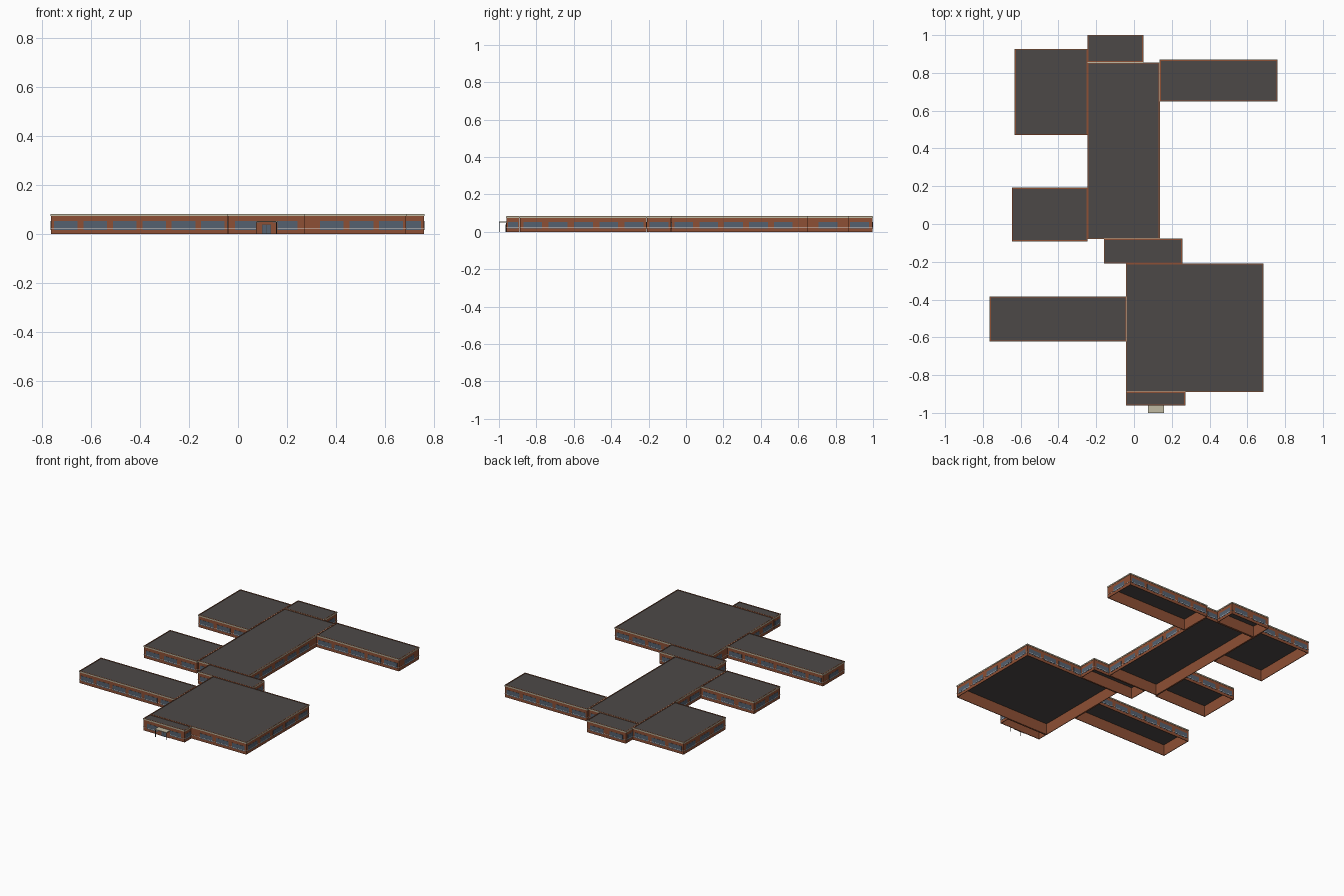
import bpy, bmesh
from mathutils import Vector

if "Cube" in bpy.data.objects:
    bpy.data.objects.remove(bpy.data.objects["Cube"])


def material(name, rgb):
    m = bpy.data.materials.new(name)
    m.use_nodes = True
    m.diffuse_color = (*rgb, 1)
    m.node_tree.nodes["Principled BSDF"].inputs["Base Color"].default_value = (*rgb, 1)
    return m


BRICK = material("brick", (0.27, 0.08, 0.035))
ROOF = material("roof felt", (0.073, 0.066, 0.064))
GLASS = material("window glass", (0.09, 0.12, 0.16))
TRIM = material("beige trim", (0.53, 0.49, 0.36))
SILL = material("white sill", (0.75, 0.72, 0.68))
METAL = material("dark metal", (0.06, 0.06, 0.06))


def boxes(name, mat, spans):
    """One object holding a box for each (x0, x1, y0, y1, z0, z1)."""
    bm = bmesh.new()
    for x0, x1, y0, y1, z0, z1 in spans:
        made = bmesh.ops.create_cube(bm, size=1)["verts"]
        bmesh.ops.scale(bm, vec=(x1 - x0, y1 - y0, z1 - z0), verts=made)
        bmesh.ops.translate(bm, verts=made,
                            vec=((x0 + x1) / 2, (y0 + y1) / 2, (z0 + z1) / 2))
    mesh = bpy.data.meshes.new(name)
    bm.to_mesh(mesh)
    bm.free()
    mesh.materials.append(mat)
    ob = bpy.data.objects.new(name, mesh)
    bpy.context.collection.objects.link(ob)
    return ob


def ring(x0, x1, y0, y1, z0, z1, inner, outer=0):
    """Four bars around a rectangle, reaching inward and outward."""
    a, b, c, d = x0 - outer, x1 + outer, y0 - outer, y1 + outer
    return [(a, b, c, y0 + inner, z0, z1), (a, b, y1 - inner, d, z0, z1),
            (a, x0 + inner, y0 + inner, y1 - inner, z0, z1),
            (x1 - inner, b, y0 + inner, y1 - inner, z0, z1)]


# Footprint of each wing: x0, x1, y0, y1
WINGS = {
    "main_hall": (-0.245, 0.135, -0.078, 0.853),
    "back_block": (-0.245, 0.047, 0.858, 0.998),
    "back_right_wing": (-0.63, -0.247, 0.472, 0.925),
    "middle_right_wing": (-0.645, -0.247, -0.09, 0.19),
    "back_left_wing": (0.138, 0.758, 0.65, 0.868),
    "connector": (-0.157, 0.254, -0.208, -0.08),
    "large_hall": (-0.04, 0.684, -0.887, -0.21),
    "front_right_wing": (-0.762, -0.042, -0.62, -0.386),
    "entrance_block": (-0.04, 0.27, -0.96, -0.89),
}
TOP = 0.083


def covered(p, own):
    """True where another wing stands against this point."""
    return any(n != own and a < p.x < b and c < p.y < d
               for n, (a, b, c, d) in WINGS.items())


def windows(name, rect):
    """Evenly spaced panes on the exposed part of every wall."""
    x0, x1, y0, y1 = rect
    out = []
    for start, end, normal in [((x0, y0), (x1, y0), (0, -1)), ((x0, y1), (x1, y1), (0, 1)),
                               ((x0, y0), (x0, y1), (-1, 0)), ((x1, y0), (x1, y1), (1, 0))]:
        s, e, n = Vector(start), Vector(end), Vector(normal)
        length = (e - s).length
        along = (e - s) / length
        count = max(1, int(length / 0.118))
        half = min(0.05, 0.4 * length / count)
        for i in range(count):
            p = s + along * (length * (i + 0.5) / count)
            if covered(p + n * 0.012, name):
                continue
            q = Vector((abs(along.x) * half + abs(n.x) * 0.001,
                        abs(along.y) * half + abs(n.y) * 0.001))
            out.append((p.x - q.x, p.x + q.x, p.y - q.y, p.y + q.y, 0.018, 0.053))
    return out


# Hollow brick shell, sunken roof, fascia, sill line and panes for each wing
for name, rect in WINGS.items():
    x0, x1, y0, y1 = rect
    boxes(name + "_walls", BRICK, ring(*rect, 0, TOP, 0.004))
    boxes(name + "_roof", ROOF, [(x0 + 0.003, x1 - 0.003, y0 + 0.003, y1 - 0.003,
                                  0.075, 0.08)])
    boxes(name + "_fascia", TRIM, ring(*rect, 0.074, 0.082, 0.001, 0.002))
    boxes(name + "_sill", SILL, ring(*rect, 0.024, 0.026, 0.001, 0.0015))
    panes = windows(name, rect)
    if panes:
        boxes(name + "_windows", GLASS, panes)

# Entrance: brick surround, glazed door, canopy on thin posts
boxes("door_surround", BRICK, [(0.073, 0.16, -0.963, -0.959, 0, 0.048)])
boxes("door_frame", METAL, [(0.097, 0.135, -0.964, -0.96, 0, 0.04)])
boxes("door_glass", GLASS, [(0.1, 0.115, -0.965, -0.96, 0.002, 0.038),
                            (0.117, 0.132, -0.965, -0.96, 0.002, 0.038)])
boxes("canopy", TRIM, [(0.073, 0.16, -1, -0.96, 0.049, 0.054)])
boxes("canopy_posts", METAL, [(x, x + 0.003, -0.999, -0.996, 0, 0.05)
                              for x in (0.075, 0.155)])
